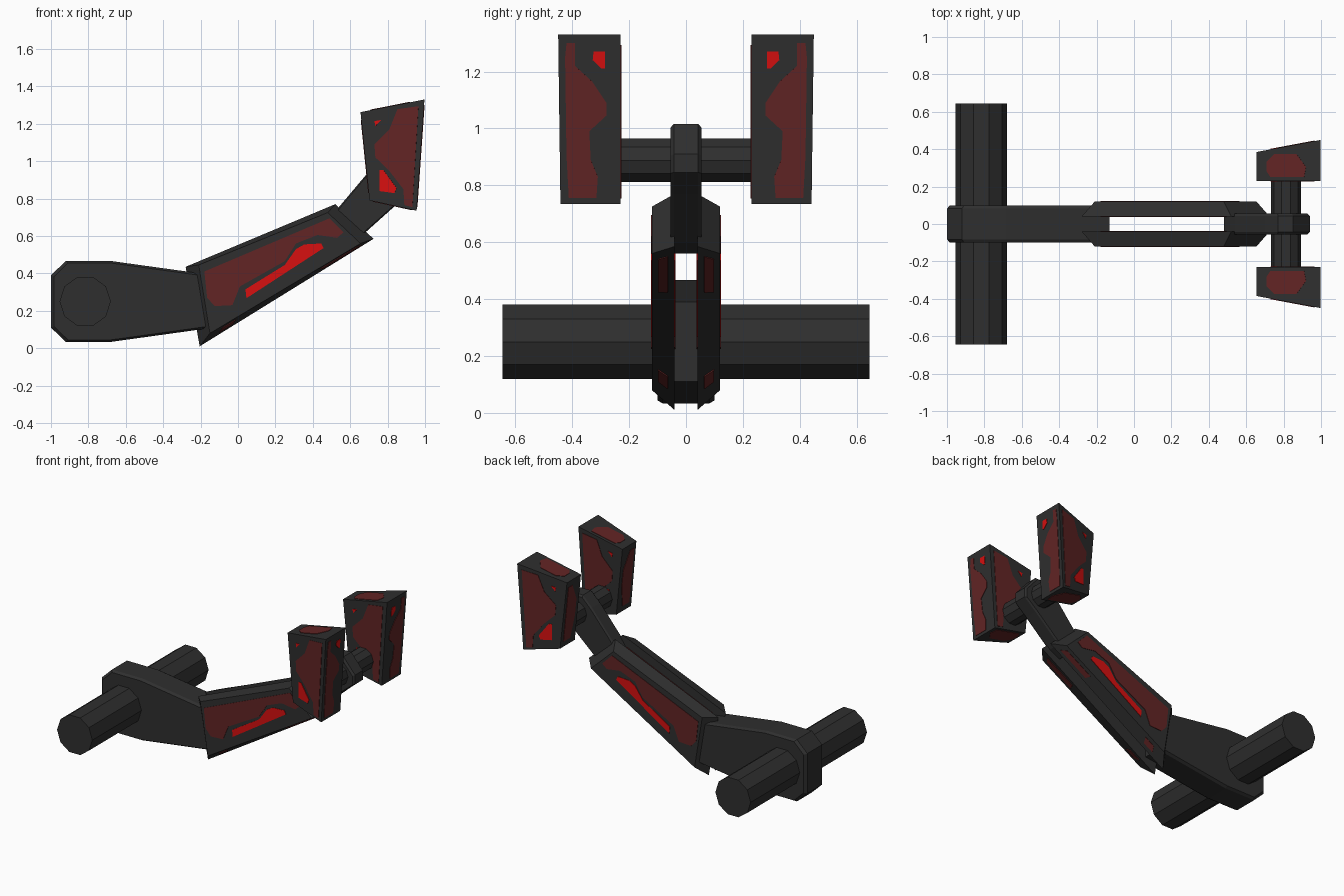
import bpy, bmesh, math
from mathutils import Vector

if "Cube" in bpy.data.objects:
    bpy.data.objects.remove(bpy.data.objects["Cube"])


def material(name, rgb):
    m = bpy.data.materials.new(name)
    m.diffuse_color = (*rgb, 1)
    m.use_nodes = True
    m.node_tree.nodes["Principled BSDF"].inputs["Base Color"].default_value = m.diffuse_color
    return m


GREY = material("dark grey", (0.028, 0.028, 0.028))
DULL = material("dull red", (0.122, 0.018, 0.018))
BRIGHT = material("bright red", (0.68, 0.005, 0.005))


def loft(name, rings, mat, mirror=False):
    """Closed solid through rings of equal point count."""
    bm = bmesh.new()
    vr = [[bm.verts.new(p) for p in r] for r in rings]
    n = len(vr[0])
    for a, b in zip(vr, vr[1:]):
        for i in range(n):
            j = (i + 1) % n
            bm.faces.new((a[i], a[j], b[j], b[i]))
    bm.faces.new(vr[0])
    bm.faces.new(vr[-1])
    bmesh.ops.recalc_face_normals(bm, faces=bm.faces)
    me = bpy.data.meshes.new(name)
    bm.to_mesh(me)
    bm.free()
    me.materials.append(mat)
    ob = bpy.data.objects.new(name, me)
    bpy.context.collection.objects.link(ob)
    if mirror:
        m = ob.modifiers.new("mirror", "MIRROR")
        m.use_axis = (False, True, False)
        m.use_mirror_merge = False
    return ob


def at_y(profile, y, scale=1.0):
    cx = sum(p[0] for p in profile) / len(profile)
    cz = sum(p[1] for p in profile) / len(profile)
    return [(cx + (x - cx) * scale, y, cz + (z - cz) * scale) for x, z in profile]


def chamfered(name, profile, half, cham, scale):
    loft(name, [at_y(profile, -half, scale), at_y(profile, -half + cham),
                at_y(profile, half - cham), at_y(profile, half, scale)], GREY)


def axle(name, x, z, r, half):
    prof = [(x + r * math.cos(i * math.tau / 10), z + r * math.sin(i * math.tau / 10))
            for i in range(10)]
    loft(name, [at_y(prof, -half), at_y(prof, half)], GREY)


def inlay(name, pts, normal, mat):
    """Thin coloured plate lying on a surface, mirrored to the other side."""
    n = Vector(normal).normalized()
    loft(name, [[Vector(p) - n * 0.002 for p in pts],
                [Vector(p) + n * 0.003 for p in pts]], mat, True)


# Axles and the lower arm
axle("lower_axle", -0.817, 0.25, 0.137, 0.645)
axle("upper_axle", 0.813, 0.888, 0.08, 0.24)
chamfered("lower_arm", [(-1, 0.39), (-0.92, 0.467), (-0.685, 0.467), (-0.13, 0.39),
                        (-0.13, 0.11), (-0.685, 0.033), (-0.92, 0.033), (-1, 0.11)],
          0.1, 0.018, 0.95)

# Upper connector between middle link and pads
chamfered("upper_connector", [(0.48, 0.67), (0.54, 0.755), (0.70, 0.945), (0.77, 1.015),
                              (0.85, 1.015), (0.94, 0.91), (0.94, 0.845), (0.85, 0.77),
                              (0.66, 0.60), (0.58, 0.56)], 0.055, 0.012, 0.94)

# Middle link: two tapered plates
inner = [(-0.28, 0.435), (0.52, 0.77), (0.725, 0.585), (-0.205, 0.01)]
outer = [(-0.21, 0.445), (0.48, 0.725), (0.655, 0.56), (-0.15, 0.08)]
loft("link_plate", [at_y(inner, -0.04), at_y(outer, -0.12)], GREY, True)

link_dull = [(-0.18, 0.41), (0.49, 0.695), (0.565, 0.62), (0.53, 0.59), (0.425, 0.605),
             (0.31, 0.56), (0.25, 0.465), (0.01, 0.33), (-0.03, 0.23), (-0.125, 0.225),
             (-0.165, 0.27)]
link_bright = [(0.04, 0.315), (0.25, 0.445), (0.31, 0.53), (0.355, 0.555), (0.445, 0.56),
               (0.457, 0.535), (0.045, 0.267)]
for side, y, ny in (("outer", -0.12, -1), ("inner", -0.04, 1)):
    inlay(f"link_{side}_panel", at_y(link_dull, y), (0, ny, 0), DULL)
    inlay(f"link_{side}_glow", at_y(link_bright, y), (0, ny, 0), BRIGHT)

# Short strips under the link
e0, e1 = Vector((-0.205, -0.04, 0.01)), Vector((0.725, -0.04, 0.585))
f0, f1 = Vector((-0.15, -0.12, 0.08)), Vector((0.655, -0.12, 0.56))
for u0, u1 in ((0.72, 0.95), (0.1, 0.18)):
    strip = [e0.lerp(e1, u).lerp(f0.lerp(f1, u), v)
             for u, v in ((u0, 0.3), (u1, 0.3), (u1, 0.72), (u0, 0.72))]
    inlay("link_under_strip", strip, (e1 - e0).cross(f0 - e0) *
          (-1 if (e1 - e0).cross(f0 - e0).z > 0 else 1), DULL)


# Pads: flat inner face, outer face widening towards +x
def pad_y(x):
    return -(0.385 + 0.188 * (x - 0.655))


pad = [(0.655, 1.262), (0.997, 1.33), (0.955, 0.735), (0.703, 0.79)]
loft("pad", [at_y(pad, -0.23), [(x, pad_y(x), z) for x, z in pad]], GREY, True)

pad_dull = [(0.853, 1.278), (0.965, 1.294), (0.933, 0.754), (0.89, 0.765), (0.885, 0.85),
            (0.81, 0.947), (0.735, 1.02), (0.73, 1.09), (0.81, 1.17)]
pad_glow = [(0.757, 0.952), (0.778, 0.952), (0.848, 0.856), (0.837, 0.829), (0.757, 0.84)]
pad_spot = [(0.73, 1.214), (0.765, 1.22), (0.735, 1.187)]
for name, shape, mat in (("panel", pad_dull, DULL), ("glow", pad_glow, BRIGHT),
                         ("spot", pad_spot, BRIGHT)):
    inlay("pad_outer_" + name, [(x, pad_y(x), z) for x, z in shape], (-0.188, -1, 0), mat)
    inlay("pad_inner_" + name, at_y(shape, -0.23), (0, 1, 0), mat)

# Pad end faces (given as y, z)
end_dull = [(0.39, 1.30), (0.42, 1.30), (0.425, 1.25), (0.42, 0.9), (0.412, 0.755),
            (0.315, 0.755), (0.31, 0.83), (0.335, 0.89), (0.34, 0.99), (0.28, 1.045),
            (0.28, 1.09), (0.33, 1.165), (0.39, 1.22)]
end_spot = [(0.285, 1.27), (0.325, 1.27), (0.328, 1.24), (0.297, 1.21), (0.285, 1.21)]
for name, shape, mat in (("panel", end_dull, DULL), ("spot", end_spot, BRIGHT)):
    inlay("pad_right_" + name, [(0.955 + 0.0706 * (z - 0.735), -y, z) for y, z in shape],
          (1, 0, -0.07), mat)
left = [(0.26, 1.1), (0.32, 1.22), (0.365, 1.22), (0.365, 0.83), (0.29, 0.83), (0.26, 0.98)]
inlay("pad_left_panel", [(0.703 - 0.1017 * (z - 0.79), -y, z) for y, z in left],
      (-1, 0, -0.1), DULL)

# Pad top and bottom (given as x, y)
cap = [(0.71, 0.335), (0.75, 0.373), (0.87, 0.373), (0.92, 0.305), (0.91, 0.25),
       (0.73, 0.25), (0.71, 0.28)]
inlay("pad_top_panel", [(x, -y, 1.262 + 0.199 * (x - 0.655)) for x, y in cap],
      (-0.2, 0, 1), DULL)
inlay("pad_bottom_panel", [(x + 0.01, -y, 0.79 - 0.218 * (x + 0.01 - 0.703)) for x, y in cap],
      (-0.22, 0, -1), DULL)
